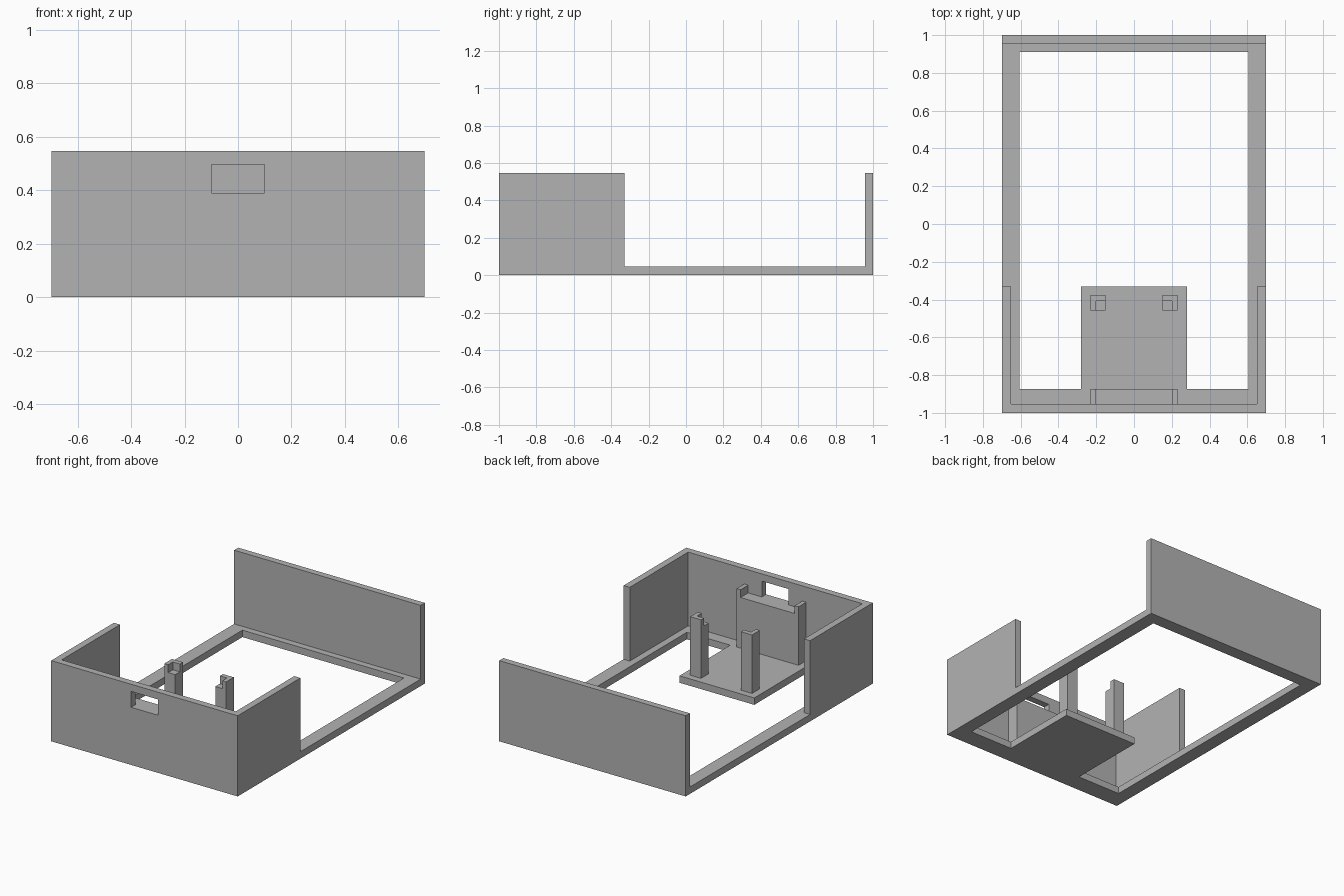
import bpy
import bmesh

cube = bpy.data.objects.get("Cube")
if cube:
    bpy.data.objects.remove(cube, do_unlink=True)

# Single plain material
grey = bpy.data.materials.new("plain grey")
grey.use_nodes = True
colour = (0.45, 0.45, 0.45, 1)
grey.diffuse_color = colour
grey.node_tree.nodes["Principled BSDF"].inputs["Base Color"].default_value = colour

# Shared dimensions
HALF_X, HALF_Y = 0.698, 1.0
WALL = 0.046
FLOOR, LEDGE, POST_TOP, WALL_TOP = 0.047, 0.39, 0.443, 0.546
TRAY_X, TRAY_BACK = 0.28, -0.33
FRAME_X, FRAME_FRONT, FRAME_BACK = 0.605, -0.873, 0.911
GRIP_X, GRIP_IN = 0.2315, 0.2025
IN_X, IN_Y = HALF_X - WALL, HALF_Y - WALL


def prism(name, outline, low, high, axis="z"):
    """Extrude an outline along z (points are x, y) or along y (points are x, z)."""
    bm = bmesh.new()
    place = (lambda a, b: (a, b, low)) if axis == "z" else (lambda a, b: (a, low, b))
    face = bm.faces.new([bm.verts.new(place(a, b)) for a, b in outline])
    new = bmesh.ops.extrude_face_region(bm, geom=[face])["geom"]
    shift = (0, 0, high - low) if axis == "z" else (0, high - low, 0)
    bmesh.ops.translate(bm, vec=shift, verts=[g for g in new if isinstance(g, bmesh.types.BMVert)])
    bmesh.ops.recalc_face_normals(bm, faces=bm.faces)
    mesh = bpy.data.meshes.new(name)
    bm.to_mesh(mesh)
    bm.free()
    mesh.materials.append(grey)
    obj = bpy.data.objects.new(name, mesh)
    bpy.context.collection.objects.link(obj)
    return obj


def rect(x0, x1, y0, y1):
    return [(x0, y0), (x1, y0), (x1, y1), (x0, y1)]


def symmetric(half):
    """Complete a right-hand half outline with its mirror image."""
    return half + [(-x, y) for x, y in reversed(half)]


def cut(obj, cutter):
    mod = obj.modifiers.new("cut", "BOOLEAN")
    mod.operation, mod.solver, mod.object = "DIFFERENCE", "EXACT", cutter
    cutter.hide_render = True
    bpy.context.view_layer.objects.active = obj
    bpy.ops.object.modifier_apply(modifier=mod.name)
    bpy.data.objects.remove(cutter, do_unlink=True)


# Floor frame with the tray left standing inside its opening
base = prism("base_frame", rect(-HALF_X, HALF_X, -HALF_Y, HALF_Y), 0, FLOOR)
opening = symmetric([(TRAY_X, TRAY_BACK), (TRAY_X, FRAME_FRONT),
                     (FRAME_X, FRAME_FRONT), (FRAME_X, FRAME_BACK)])
cut(base, prism("opening_cutter", opening, -1, 1))

# U-shaped front enclosure with a port window
enclosure = prism("front_enclosure", symmetric([
    (HALF_X, -HALF_Y), (HALF_X, TRAY_BACK), (IN_X, TRAY_BACK), (IN_X, -IN_Y)]), FLOOR, WALL_TOP)
cut(enclosure, prism("port_cutter", rect(-0.1, 0.1, LEDGE, 0.497), -1.1, -0.9, "y"))

# Back wall
prism("back_wall", rect(-HALF_X, HALF_X, IN_Y + 0.002, HALF_Y), FLOOR, WALL_TOP)

# Front ledge with raised ends
prism("front_ledge", symmetric([
    (GRIP_X, FLOOR), (GRIP_X, POST_TOP), (GRIP_IN, POST_TOP), (GRIP_IN, LEDGE)]),
    -IN_Y, FRAME_FRONT, "y")

# Rear corner posts, each with an L-shaped retaining lip
POST_IN, POST_FRONT, POST_BACK, LIP_Y = 0.15, -0.457, -0.375, -0.407
post = prism("rear_post", rect(POST_IN, GRIP_X, POST_FRONT, POST_BACK), FLOOR, LEDGE)
lip = prism("rear_post_lip", [
    (GRIP_X, POST_FRONT), (GRIP_X, POST_BACK), (POST_IN, POST_BACK),
    (POST_IN, LIP_Y), (GRIP_IN, LIP_Y), (GRIP_IN, POST_FRONT)], LEDGE, POST_TOP)
for part in (post, lip):
    part.modifiers.new("mirror", "MIRROR")
